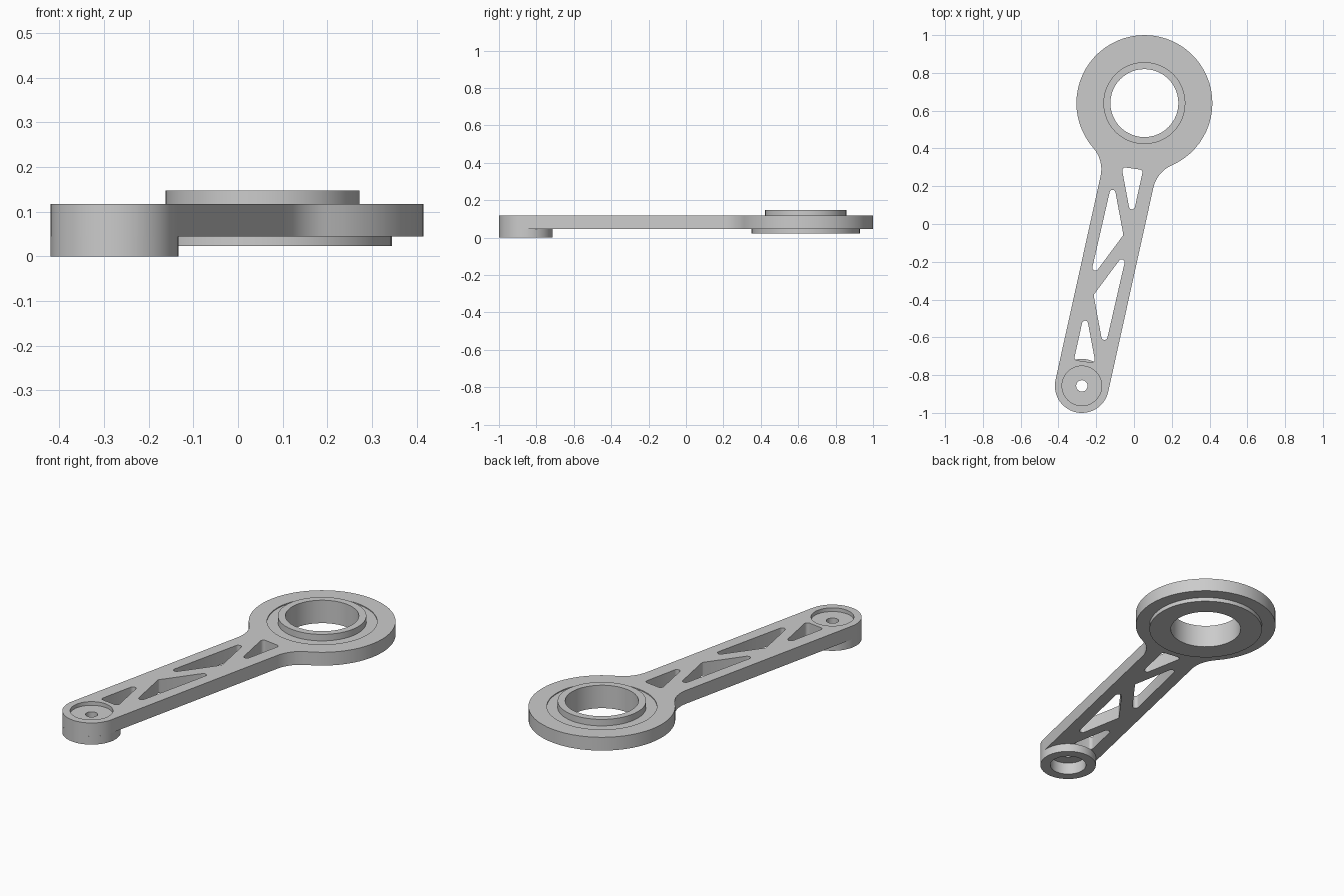
import bpy, bmesh
from math import pi, sin, cos, tan, atan2, sqrt, radians
from mathutils import Vector

if "Cube" in bpy.data.objects:
    bpy.data.objects.remove(bpy.data.objects["Cube"], do_unlink=True)

metal = bpy.data.materials.new("plain_grey")
metal.use_nodes = True
grey = (0.6, 0.6, 0.6, 1)
metal.diffuse_color = grey
metal.node_tree.nodes["Principled BSDF"].inputs["Base Color"].default_value = grey

# Main dimensions
FOOT = Vector((-0.276, -0.857))
HUB = Vector((0.055, 0.64))
FOOT_R, HUB_R, FILLET = 0.143, 0.36, 0.17
BOTTOM, TOP = 0.045, 0.117
SEAT_R, RECESS_R = 0.27, 0.105
SIDES = 48


def arc(centre, r, a0, a1, n):
    return [Vector((centre[0] + r * cos(a0 + (a1 - a0) * i / n),
                    centre[1] + r * sin(a0 + (a1 - a0) * i / n))) for i in range(n + 1)]


def circle(centre, r):
    return arc(centre, r, 0, 2 * pi, SIDES)[:-1]


def rounded(corners, r=0.016, n=6):
    """Polygon with every corner replaced by an arc."""
    pts = []
    for i, p in enumerate(corners):
        d1 = (corners[i - 1] - p).normalized()
        d2 = (corners[(i + 1) % len(corners)] - p).normalized()
        half = d1.angle(d2) / 2
        c = p + (d1 + d2).normalized() * r / sin(half)
        s = (p + d1 * r / tan(half) - c).normalized()
        e = (p + d2 * r / tan(half) - c).normalized()
        pts += [c + s.slerp(e, k / n) * r for k in range(n + 1)]
    return pts


def finish(name, bm):
    bmesh.ops.recalc_face_normals(bm, faces=bm.faces)
    mesh = bpy.data.meshes.new(name)
    bm.to_mesh(mesh)
    bm.free()
    mesh.materials.append(metal)
    obj = bpy.data.objects.new(name, mesh)
    bpy.context.collection.objects.link(obj)
    bpy.ops.object.select_all(action='DESELECT')
    obj.select_set(True)
    bpy.context.view_layer.objects.active = obj
    bpy.ops.object.shade_smooth_by_angle(angle=radians(30))
    return obj


def plate(name, loops, z0, z1):
    """Flat plate: the first loop is the outline, the others are holes."""
    bm = bmesh.new()
    for loop in loops:
        vs = [bm.verts.new((p.x, p.y, z0)) for p in loop]
        for i, v in enumerate(vs):
            bm.edges.new((vs[i - 1], v))
    bmesh.ops.triangle_fill(bm, use_beauty=True, use_dissolve=False,
                            edges=bm.edges[:], normal=(0, 0, 1))
    top = bmesh.ops.extrude_face_region(bm, geom=bm.faces[:])["geom"]
    bmesh.ops.translate(bm, vec=(0, 0, z1 - z0),
                        verts=[g for g in top if isinstance(g, bmesh.types.BMVert)])
    return finish(name, bm)


def lathe(name, centre, profile):
    """Closed radius/height profile turned about a vertical axis."""
    bm = bmesh.new()
    rings = [[bm.verts.new((p.x, p.y, z)) for p in circle(centre, r)] for r, z in profile]
    for k, ring in enumerate(rings):
        below = rings[k - 1]
        for i in range(SIDES):
            bm.faces.new((below[i - 1], below[i], ring[i], ring[i - 1]))
    return finish(name, bm)


# Arm outline: foot end, straight sides, fillets and round hub
axis = HUB - FOOT
length = axis.length
axis.normalize()
side = Vector((axis.y, -axis.x))
reach = FOOT_R + FILLET
drop = sqrt((HUB_R + FILLET) ** 2 - reach ** 2)
turn = atan2(-drop, reach)
right_half = (arc((0, 0), FOOT_R, -pi / 2, 0, 14)
              + arc((reach, length - drop), FILLET, pi, pi + turn, 8)[:-1]
              + arc((0, length), HUB_R, turn, pi / 2, 24))
left_half = [Vector((-p.x, p.y)) for p in reversed(right_half[1:-1])]
outline = [FOOT + side * p.x + axis * p.y for p in right_half + left_half]

# Truss windows: two triangles, repeated by a half turn
middle = Vector((-0.135, -0.217))
windows = [[Vector(p) for p in tri] for tri in (
    ((-0.066, 0.302), (0.048, 0.286), (-0.012, 0.013)),
    ((-0.112, 0.243), (-0.056, -0.058), (-0.237, -0.302)))]
windows += [[2 * middle - p for p in tri] for tri in windows]

plate("arm", [outline, circle(HUB, SEAT_R), circle(FOOT, RECESS_R)]
      + [rounded(tri) for tri in windows], BOTTOM, TOP)

# Flanged bushing seated in the hub
lathe("hub_bushing", HUB, [
    (0.18, 0.023), (0.29, 0.023), (0.29, BOTTOM), (SEAT_R, BOTTOM),
    (SEAT_R, 0.112), (0.217, 0.112), (0.217, 0.147), (0.18, 0.147)])

# Foot boss with a recess above, a bore below and a small through hole
lathe("foot_boss", FOOT, [
    (0.092, 0), (FOOT_R, 0), (FOOT_R, BOTTOM), (RECESS_R, BOTTOM),
    (RECESS_R, 0.097), (0.03, 0.097), (0.03, 0.065), (0.092, 0.065)])
